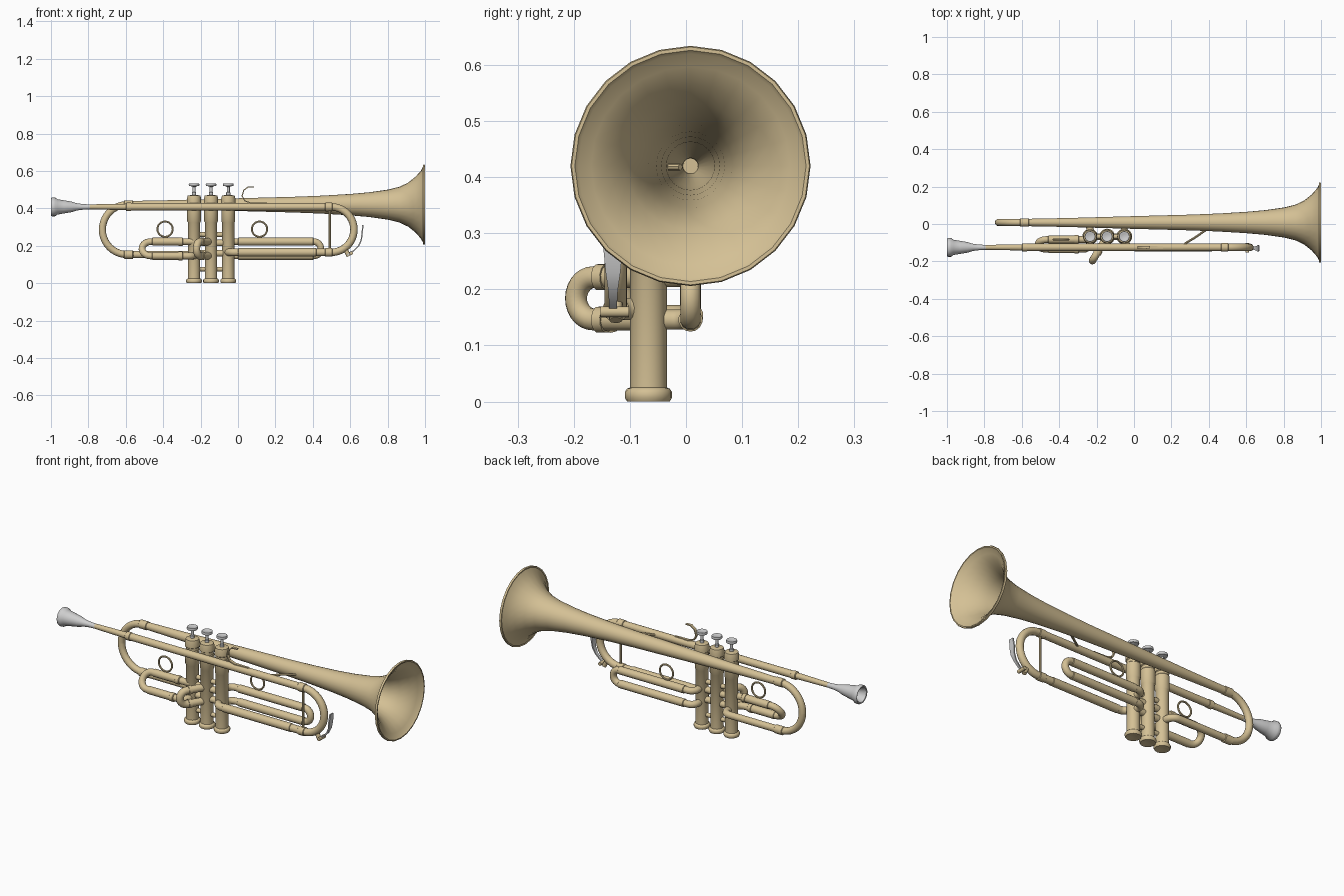
import bpy, bmesh, math
from mathutils import Vector, Matrix

if "Cube" in bpy.data.objects:
    bpy.data.objects.remove(bpy.data.objects["Cube"])


def material(name, color):
    m = bpy.data.materials.new(name)
    m.diffuse_color = (*color, 1)
    m.use_nodes = True
    m.node_tree.nodes["Principled BSDF"].inputs["Base Color"].default_value = m.diffuse_color
    return m


BRASS = material("brass", (0.66, 0.53, 0.30))
SILVER = material("silver", (0.62, 0.62, 0.62))


def finish(name, bm, mat):
    bmesh.ops.remove_doubles(bm, verts=bm.verts, dist=1e-5)
    bmesh.ops.recalc_face_normals(bm, faces=bm.faces)
    me = bpy.data.meshes.new(name)
    bm.to_mesh(me)
    bm.free()
    me.materials.append(mat)
    ob = bpy.data.objects.new(name, me)
    bpy.context.collection.objects.link(ob)
    bpy.ops.object.select_all(action='DESELECT')
    ob.select_set(True)
    bpy.context.view_layer.objects.active = ob
    bpy.ops.object.shade_smooth_by_angle(angle=math.radians(40))
    return ob


def skin(name, rings, mat, closed=False):
    """Bridge equal rings of points; cap the ends unless closed."""
    bm = bmesh.new()
    vs = [[bm.verts.new(p) for p in r] for r in rings]
    n = len(vs[0])
    pairs = list(zip(vs, vs[1:])) + ([(vs[-1], vs[0])] if closed else [])
    for a, b in pairs:
        for i in range(n):
            j = (i + 1) % n
            bm.faces.new((a[i], a[j], b[j], b[i]))
    if not closed:
        bm.faces.new(vs[0])
        bm.faces.new(vs[-1])
    return finish(name, bm, mat)


def lathe(name, profile, origin, mat, axis='Z', n=20):
    """Spin (radius, height) pairs around Z or X through origin."""
    rings = []
    for r, h in profile:
        r = max(r, 0.0005)
        ring = []
        for i in range(n):
            a = 2 * math.pi * i / n
            c, s = r * math.cos(a), r * math.sin(a)
            p = (c, s, h) if axis == 'Z' else (h, s, c)
            ring.append(Vector(p) + Vector(origin))
        rings.append(ring)
    return skin(name, rings, mat)


def fillet(pts, radii, steps=7):
    """Round the inner corners of a polyline."""
    pts = [Vector(p) for p in pts]
    out = [pts[0]]
    for k, r in enumerate(radii, 1):
        p = pts[k]
        u, v = (pts[k - 1] - p).normalized(), (pts[k + 1] - p).normalized()
        half = u.angle(v) / 2
        c = p + (u + v).normalized() * r / math.sin(half)
        t = r / math.tan(half)
        a, b = (p + u * t - c).normalized(), (p + v * t - c).normalized()
        out += [c + a.slerp(b, i / steps) * r for i in range(steps + 1)]
    out.append(pts[-1])
    clean = [out[0]]
    for p in out[1:]:
        if (p - clean[-1]).length > 1e-4:
            clean.append(p)
    return clean


def tube(name, pts, r, mat=BRASS, n=12, closed=False):
    pts = [Vector(p) for p in pts]
    rings, normal, prev = [], None, None
    m = len(pts)
    for i, p in enumerate(pts):
        a = pts[(i - 1) % m] if closed else pts[max(i - 1, 0)]
        b = pts[(i + 1) % m] if closed else pts[min(i + 1, m - 1)]
        t = (b - a).normalized()
        normal = t.orthogonal().normalized() if prev is None else prev.rotation_difference(t) @ normal
        prev = t
        side = t.cross(normal)
        rings.append([p + r * (math.cos(2 * math.pi * j / n) * normal + math.sin(2 * math.pi * j / n) * side)
                      for j in range(n)])
    return skin(name, rings, mat, closed)


def ribbon(name, pts, y, thick, mat):
    """Flat strip along (x, z, width) points, width running in y."""
    rings = []
    for i, (x, z, w) in enumerate(pts):
        a, b = pts[max(i - 1, 0)], pts[min(i + 1, len(pts) - 1)]
        d = Vector((b[0] - a[0], 0, b[1] - a[1])).normalized()
        o = Vector((-d.z, 0, d.x)) * thick / 2
        c, h = Vector((x, y, z)), Vector((0, w / 2, 0))
        rings.append([c + o + h, c + o - h, c - o - h, c - o + h])
    return skin(name, rings, mat)


def sleeve(name, x0, x1, y, z, r):
    lathe(name, [(r - .004, x0), (r, x0 + .003), (r, x1 - .003), (r - .004, x1)], (0, y, z), BRASS, 'X', 14)


VX, VY = (-0.235, -0.144, -0.052), -0.067   # valve positions
BY, BZ = 0.008, 0.42                        # bell axis
LY, LZ = -0.125, 0.408                      # leadpipe axis
HI, LO = 0.222, 0.146                       # slide leg heights

# Bell: outer flare, rolled rim, then inner flare back to the throat
flare = [(.019, -.6), (.024, -.35), (.034, 0), (.042, .3), (.048, .45), (.057, .6), (.066, .7), (.080, .8),
         (.096, .865), (.118, .91), (.150, .95), (.182, .978), (.205, .990)]
rim = [(.212, .988), (.214, .994), (.212, 1.0), (.206, 1.0)]
inner = [(max(r - .005, .010), h + .003) for r, h in reversed(flare[3:])] + [(.014, .1), (.013, -.2)]
lathe("bell", flare + rim + inner, (0, BY, BZ), BRASS, 'X', 24)

# Rear bow from the bell tail down to the first valve
tube("bell_bow", fillet([(-.55, BY, BZ), (-.725, BY, BZ), (-.725, BY, .153), (VX[0], BY, .153), (VX[0], VY, .153)],
                        [.133, .133, .04], 10), .019, n=14)
sleeve("bell_bow_ferrule_top", -.61, -.56, BY, BZ, .023)
sleeve("bell_bow_ferrule_bottom", -.61, -.56, BY, .153, .023)

# Leadpipe, tuning slide and return pipe into the third valve
lathe("leadpipe", [(.013, -.82), (.017, -.59), (.017, -.5)], (0, LY, LZ), BRASS, 'X', 14)
tube("tuning_slide", fillet([(-.59, LY, LZ), (.62, LY, LZ), (.62, LY, .165), (VX[2], LY, .165), (VX[2], VY, .165)],
                            [.1215, .1215, .04], 10), .020, n=14)
for z in (LZ, .165):
    sleeve("tuning_ferrule", .465, .505, LY, z, .0235)
sleeve("leadpipe_ferrule", -.60, -.57, LY, LZ, .0225)
sleeve("return_pipe_sleeve", 0, .42, LY, .165, .0225)
tube("tuning_brace", [(.49, LY, .165), (.49, LY, LZ)], .007, n=8)

# Mouthpiece with an open cup
lathe("mouthpiece", [(.013, -.785), (.015, -.83), (.019, -.86), (.028, -.89), (.035, -.93), (.041, -.965),
                     (.050, -.978), (.051, -.993), (.047, -1.0), (.041, -.998), (.034, -.975),
                     (.022, -.945), (.008, -.93), (.007, -.88)], (0, LY, LZ), SILVER, 'X', 20)

# Valves
for x in VX:
    lathe("valve_casing", [(.014, .004), (.030, 0), (.038, 0), (.042, .007), (.042, .017), (.038, .023), (.033, .025),
                           (.033, .325), (.0365, .33), (.0365, .405), (.033, .409), (.033, .424), (.038, .428),
                           (.038, .452), (.034, .468), (.014, .472)], (x, VY, 0), BRASS)
    lathe("valve_stem", [(.011, .46), (.011, .485), (.008, .488), (.008, .515), (.014, .518), (.027, .520),
                         (.029, .526), (.027, .534), (.022, .534), (.016, .531)], (x, VY, 0), SILVER, n=16)
for z, r in ((.26, .013), (.215, .018), (.16, .018), (.075, .012)):
    tube("valve_connector", [(VX[0], VY, z), (VX[2], VY, z)], r)

# First valve slide, tilted outward
tube("first_slide", fillet([(VX[0], -.083, HI), (-.513, -.083, HI), (-.513, -.135, LO), (VX[0], -.135, LO),
                            (VX[0], VY, LO)], [.046, .046, .035]), .0185)
for y, z in ((-.083, HI), (-.135, LO)):
    sleeve("first_slide_sleeve", -.46, -.31, y, z, .021)
    sleeve("first_slide_ferrule", -.32, -.295, y, z, .0235)

# Second valve slide, pointing forward at an angle
end = Vector((-.222, -.196, 0))
start = Vector((VX[1], VY, 0))
up, dn = Vector((0, 0, HI)), Vector((0, 0, LO))
tube("second_slide", fillet([start + up, end + up, end + dn, start + dn], [.038, .038]), .020)
for h in (up, dn):
    a, b = start.lerp(end, .58), start.lerp(end, .70)
    tube("second_slide_ferrule", [a + h, b + h], .0235)

# Third valve slide, on the far side
tube("third_slide", fillet([(VX[2], VY, HI), (VX[2], BY, HI), (.443, BY, HI), (.443, BY, LO), (VX[2], BY, LO),
                            (VX[2], VY, LO)], [.035, .038, .038, .035]), .0185)
for z in (HI, LO):
    sleeve("third_slide_sleeve", 0, .405, BY, z, .0215)

# Finger rings on the slides
for x, y in ((-.39, -.083), (.115, BY)):
    tube("finger_ring", [(x + .041 * math.cos(a * math.pi / 12), y, .289 + .041 * math.sin(a * math.pi / 12))
                         for a in range(24)], .005, n=8, closed=True)

# Finger hook on the leadpipe
ribbon("finger_hook", [(.085, .515, .012), (.055, .515, .016), (.031, .497, .016), (.022, .467, .016),
                       (.036, .440, .016), (.07, .428, .016), (.155, .428, .010)], LY, .006, BRASS)

# Braces from leadpipe to bell
tube("bell_brace", [(.25, LY, LZ), (.28, -.10, LZ + .004), (.33, -.07, LZ + .01), (.38, -.035, LZ + .01),
                    (.40, -.01, LZ + .01)], .006, n=8)

# Water key lever with its pivot
ribbon("water_key", [(.668, .312, .026), (.664, .27, .034), (.659, .23, .026), (.645, .20, .017),
                     (.62, .175, .014), (.585, .150, .014)], -.13, .007, SILVER)
tube("water_key_pivot", [(.605, -.152, .16), (.605, -.102, .16)], .010, n=10)
tube("water_key_cork", [(.578, LY, .175), (.592, LY, .145)], .012, n=10)
